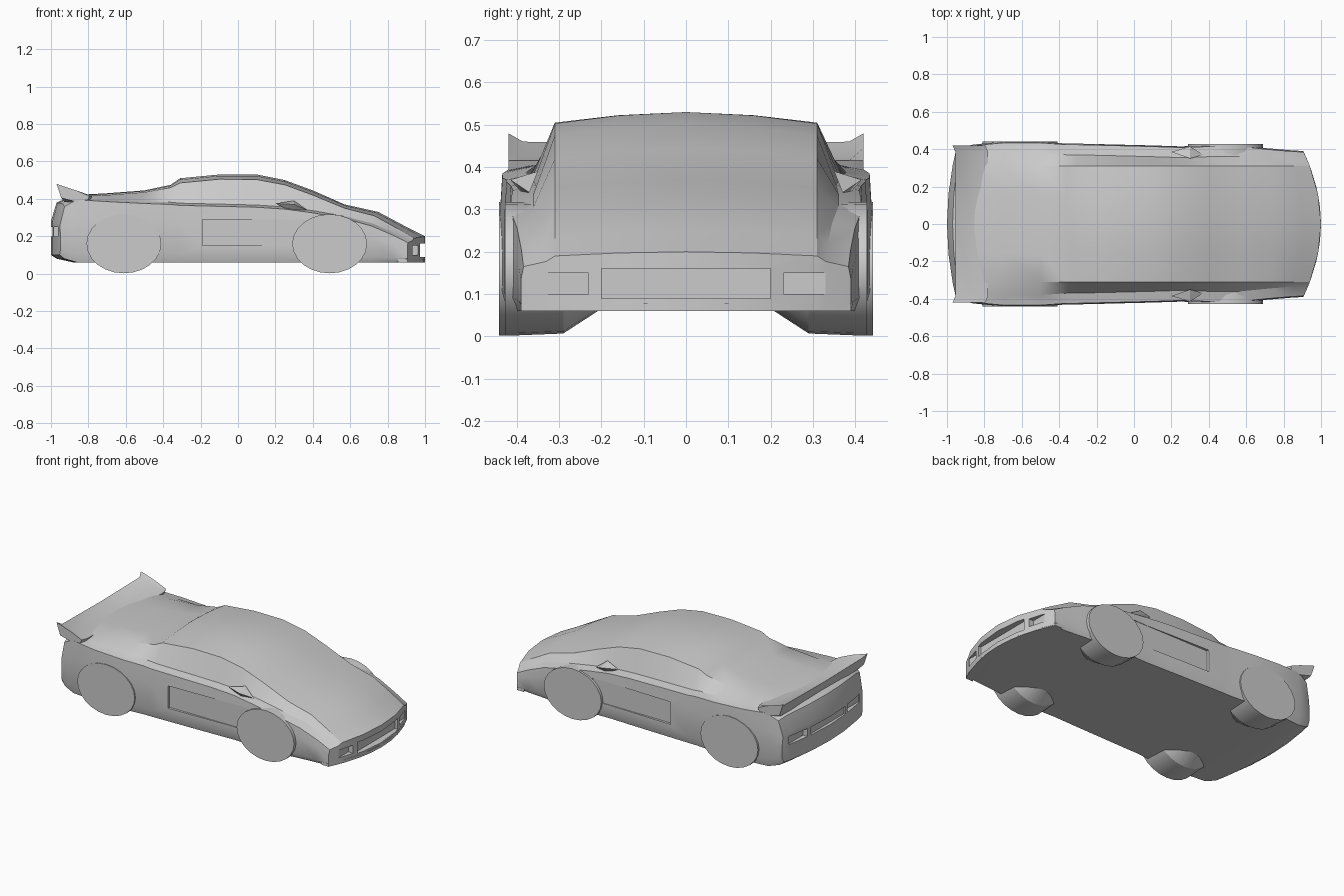
import bpy, bmesh, math
from mathutils import Matrix, Vector

if "Cube" in bpy.data.objects:
    bpy.data.objects.remove(bpy.data.objects["Cube"])

grey = bpy.data.materials.new("plain grey")
grey.use_nodes = True
COLOUR = (0.6, 0.6, 0.6, 1)
grey.diffuse_color = COLOUR
grey.node_tree.nodes["Principled BSDF"].inputs["Base Color"].default_value = COLOUR


def finish(name, bm, angle=30):
    bmesh.ops.recalc_face_normals(bm, faces=bm.faces[:])
    mesh = bpy.data.meshes.new(name)
    bm.to_mesh(mesh)
    bm.free()
    mesh.materials.append(grey)
    ob = bpy.data.objects.new(name, mesh)
    bpy.context.collection.objects.link(ob)
    bpy.ops.object.select_all(action='DESELECT')
    ob.select_set(True)
    bpy.context.view_layer.objects.active = ob
    bpy.ops.object.shade_smooth_by_angle(angle=math.radians(angle))
    return ob


def bridge(bm, a, b):
    for i in range(len(a)):
        j = (i + 1) % len(a)
        bm.faces.new((a[i], a[j], b[j], b[i]))


# Body stations: x, half width, underside, belt height, roof edge height, roof height
STATIONS = [
    (-1.0, .40, .10, .26, .275, .28), (-.97, .41, .08, .36, .375, .38),
    (-.88, .425, .06, .395, .415, .42), (-.7, .44, .06, .385, .42, .43),
    (-.5, .44, .06, .375, .435, .445), (-.36, .43, .06, .37, .46, .475),
    (-.31, .43, .06, .365, .485, .51), (-.1, .425, .06, .36, .505, .53),
    (.1, .42, .06, .355, .503, .53), (.25, .415, .06, .345, .475, .50),
    (.4, .42, .06, .325, .42, .445), (.57, .42, .06, .295, .35, .37),
    (.75, .405, .06, .255, .31, .33), (.9, .395, .06, .205, .24, .25),
    (1.0, .39, .065, .165, .19, .20)]


def bow(x, y):
    """Round the nose and tail in plan."""
    nose = max(0, (x - .6) / .4)
    tail = max(0, (-.8 - x) / .2)
    return x + (.05 * tail - .1 * nose) * (y / .4) ** 2


def body_section(bm, x, w, bot, belt, edge, top):
    upper = [(w - .006, belt), (w - .06, belt + .012), (.31, edge),
             (.16, edge + (top - edge) * .7), (0, top)]
    upper += [(-y, z) for y, z in upper[-2::-1]]
    low = bot + (belt - bot) * .15
    high = bot + (belt - bot) * .7
    ring = upper + [(-w, high), (-w, low)]
    ring += [(max(-w + .015, min(w - .015, y)), bot) for y, z in upper[::-1]]
    ring += [(w, low), (w, high)]
    return [bm.verts.new((bow(x, y), y, z)) for y, z in ring]


bm = bmesh.new()
rings = [body_section(bm, *s) for s in STATIONS]
for a, b in zip(rings, rings[1:]):
    bridge(bm, a, b)
for r in (rings[0], rings[-1]):
    for i in range(8):
        bm.faces.new((r[i], r[i + 1], r[18 - i], r[19 - i]))
    bm.faces.new((r[8], r[9], r[10], r[11]))
    bm.faces.new((r[0], r[19], r[20], r[21]))
body = finish("body", bm)


def box(bm, x0, x1, y0, y1, z0, z1):
    size = Vector((x1 - x0, y1 - y0, z1 - z0))
    mid = Vector((x0 + x1, y0 + y1, z0 + z1)) / 2
    bmesh.ops.create_cube(bm, size=1, matrix=Matrix.Translation(mid) @ Matrix.Diagonal(size).to_4x4())


# Recesses: doors, grille, tail lamps and bumper slots
bm = bmesh.new()
for s in (1, -1):
    box(bm, -.19, .36, *sorted((s * .411, s * .5)), .15, .29)
    box(bm, -1.1, -.955, *sorted((s * .2, s * .35)), .2, .25)
    box(bm, .93, 1.1, *sorted((s * .23, s * .33)), .1, .15)
box(bm, .955, 1.1, -.2, .2, .09, .16)
box(bm, -1.1, -.98, -.17, .17, .2, .25)
cutter = finish("recess_cutter", bm)
cutter.hide_render = True
cutter.hide_set(True)
cut = body.modifiers.new("recesses", 'BOOLEAN')
cut.object = cutter
cut.solver = 'EXACT'
bpy.ops.object.select_all(action='DESELECT')
bpy.context.view_layer.objects.active = body
body.select_set(True)
bpy.ops.object.modifier_apply(modifier=cut.name)
bpy.data.objects.remove(cutter)
bpy.ops.object.shade_smooth_by_angle(angle=math.radians(30))

# Wheels: flattened discs tapering inwards under the floor
for name, cx, outer in (("rear", -.61, .442), ("front", .49, .428)):
    for side, s in (("left", 1), ("right", -1)):
        bm = bmesh.new()
        loops = []
        for y, k in ((outer - .02, .93), (outer, .9), (outer - .02, 1), (.29, .97), (.2, .6)):
            if not loops:
                k = 1
                y = outer
            loops.append([bm.verts.new((cx + .2 * k * math.cos(a), s * y, .16 + .158 * k * math.sin(a)))
                          for a in (math.tau * i / 24 for i in range(24))])
        del loops[1]
        for a, b in zip(loops, loops[1:]):
            bridge(bm, a, b)
        bm.faces.new(loops[0])
        bm.faces.new(loops[-1])
        finish(f"{name}_{side}_wheel", bm)

# Tail spoiler with upturned tips
PROFILE = [(-.78, .415), (-.85, .42), (-.955, .455), (-.95, .44), (-.93, .38), (-.8, .37)]
bm = bmesh.new()
loops = []
for y, lift, sweep in ((-.42, .025, .015), (-.385, .005, 0), (0, 0, 0), (.385, .005, 0), (.42, .025, .015)):
    loops.append([bm.verts.new((x - sweep, y, z + lift * (x < -.84))) for x, z in PROFILE])
for a, b in zip(loops, loops[1:]):
    bridge(bm, a, b)
bm.faces.new(loops[0])
bm.faces.new(loops[-1])
finish("spoiler", bm)

# Door mirrors: small wedges on the shoulder
for side, s in (("left", 1), ("right", -1)):
    bm = bmesh.new()
    pts = [(.2, .385, .375), (.3, .35, .39), (.37, .37, .34), (.3, .415, .37), (.29, .38, .33)]
    for p in pts:
        bm.verts.new((p[0], s * p[1], p[2]))
    bmesh.ops.convex_hull(bm, input=bm.verts[:])
    finish(f"{side}_mirror", bm)

# Front splitter lip following the nose curve
bm = bmesh.new()
loops = []
for i in range(9):
    y = -.39 + .78 * i / 8
    x = bow(1.0, y)
    loops.append([bm.verts.new((x + dx, y, z)) for dx, z in ((-.05, .06), (0, .06), (0, .078), (-.05, .078))])
for a, b in zip(loops, loops[1:]):
    bridge(bm, a, b)
bm.faces.new(loops[0])
bm.faces.new(loops[-1])
finish("front_splitter", bm)
